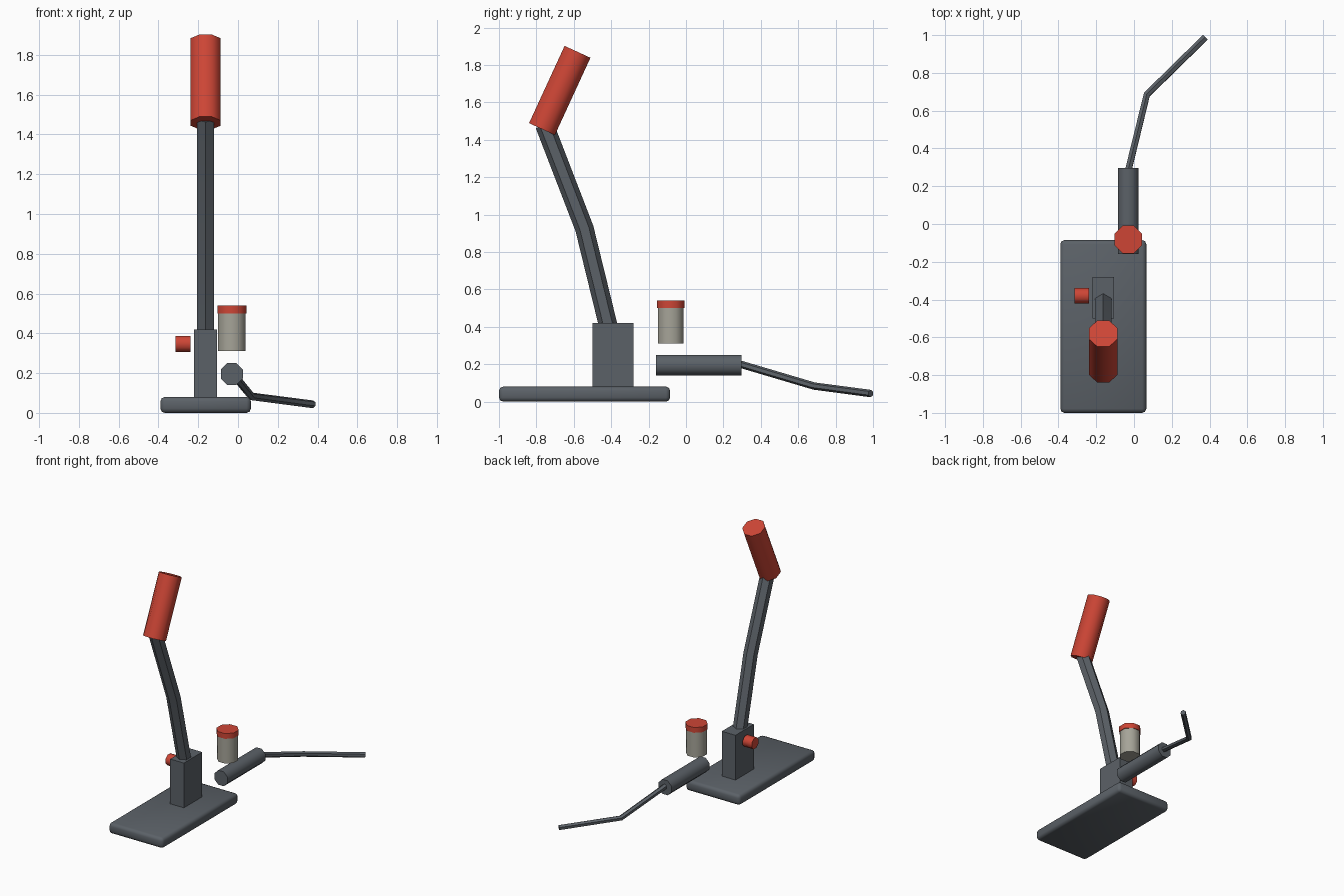
import bpy, bmesh, math
from mathutils import Vector

cube = bpy.data.objects.get("Cube")
if cube:
    bpy.data.objects.remove(cube, do_unlink=True)


def material(name, colour):
    m = bpy.data.materials.new(name)
    m.use_nodes = True
    m.diffuse_color = (*colour, 1)
    m.node_tree.nodes["Principled BSDF"].inputs["Base Color"].default_value = (*colour, 1)
    return m


STEEL = material("dark steel grey", (0.105, 0.12, 0.137))
RED = material("red", (0.61, 0.06, 0.036))
CREAM = material("warm light grey", (0.38, 0.37, 0.315))


def finish(name, bm, mat):
    bmesh.ops.recalc_face_normals(bm, faces=bm.faces)
    mesh = bpy.data.meshes.new(name)
    bm.to_mesh(mesh)
    bm.free()
    mesh.materials.append(mat)
    obj = bpy.data.objects.new(name, mesh)
    bpy.context.collection.objects.link(obj)
    bpy.ops.object.select_all(action='DESELECT')
    obj.select_set(True)
    bpy.context.view_layer.objects.active = obj
    bpy.ops.object.shade_smooth_by_angle(angle=math.radians(50))
    return obj


def box(name, low, high, mat, bevel=0):
    low, high = Vector(low), Vector(high)
    bm = bmesh.new()
    bmesh.ops.create_cube(bm, size=1)
    for v in bm.verts:
        v.co = (low + high) / 2 + v.co * (high - low)
    if bevel:
        bmesh.ops.bevel(bm, geom=bm.edges[:], offset=bevel, segments=2,
                        profile=0.5, affect='EDGES')
    return finish(name, bm, mat)


def rod(name, path, apothem, sides, mat, across=(1, 0, 0)):
    """Sweep a regular polygon, with flats facing `across`, along a path."""
    pts = [Vector(p) for p in path]
    radius = apothem / math.cos(math.pi / sides)
    bm = bmesh.new()
    rings = []
    for i, p in enumerate(pts):
        t = Vector()
        if i > 0:
            t += (p - pts[i - 1]).normalized()
        if i < len(pts) - 1:
            t += (pts[i + 1] - p).normalized()
        t.normalize()
        u = Vector(across)
        u = (u - t * u.dot(t)).normalized()
        v = t.cross(u)
        angles = [(k + 0.5) * math.tau / sides for k in range(sides)]
        rings.append([bm.verts.new(p + radius * (u * math.cos(a) + v * math.sin(a)))
                      for a in angles])
    for a, b in zip(rings, rings[1:]):
        for k in range(sides):
            n = (k + 1) % sides
            bm.faces.new((a[k], a[n], b[n], b[k]))
    bm.faces.new(rings[0])
    bm.faces.new(rings[-1])
    return finish(name, bm, mat)


# Base plate and lever bracket
box("base_plate", (-0.39, -1, 0), (0.065, -0.085, 0.08), STEEL, bevel=0.022)
box("lever_bracket", (-0.22, -0.5, 0.07), (-0.105, -0.28, 0.42), STEEL)

# Bent lever with its grip
X = -0.163
rod("lever_arm", [(X, -0.39, 0.3), (X, -0.543, 0.925), (X, -0.757, 1.48)], 0.043, 6, STEEL)
rod("lever_grip", [(X, -0.77, 1.457), (X, -0.58, 1.87)], 0.076, 8, RED)

# Side button
rod("side_button", [(-0.315, -0.38, 0.347), (-0.239, -0.38, 0.347)], 0.04, 8, RED, (0, 0, 1))

# Pressure cylinder with its outlet line
C = -0.031
rod("pressure_cylinder", [(C, -0.16, 0.195), (C, 0.297, 0.195)], 0.055, 8, STEEL)
rod("outlet_line", [(C, 0.28, 0.203), (0.068, 0.685, 0.083), (0.377, 0.988, 0.043)],
    0.017, 6, STEEL)

# Fluid reservoir and cap
rod("reservoir", [(C, -0.082, 0.31), (C, -0.082, 0.502)], 0.069, 8, CREAM)
rod("reservoir_cap", [(C, -0.082, 0.5), (C, -0.082, 0.54)], 0.073, 8, RED)
